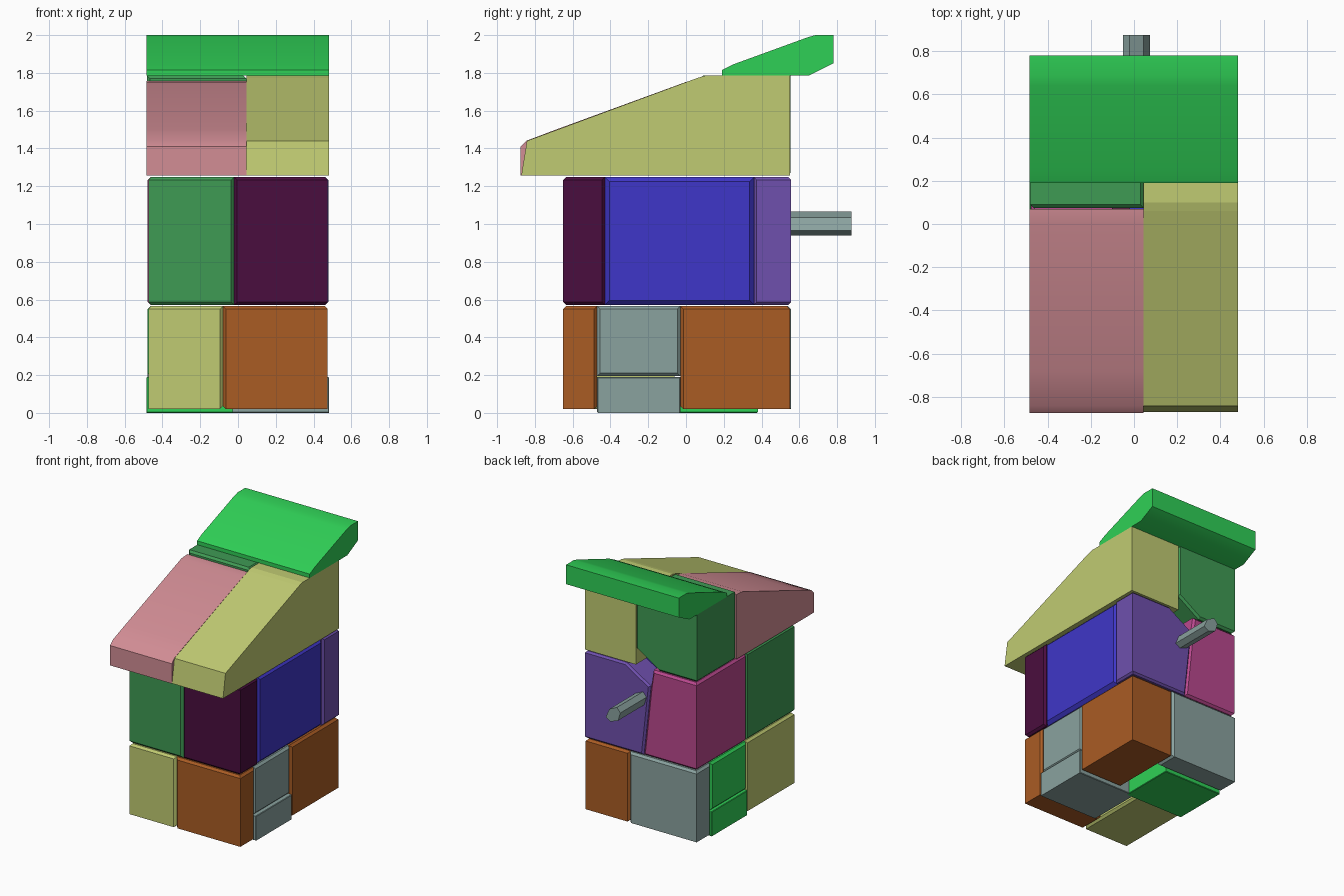
import bpy, bmesh, math
from mathutils import Vector

cube = bpy.data.objects.get("Cube")
if cube:
    bpy.data.objects.remove(cube, do_unlink=True)


def material(name, rgb):
    lin = [(c / 255 / 12.92) if c < 11 else ((c / 255 + 0.055) / 1.055) ** 2.4 for c in rgb]
    m = bpy.data.materials.new(name)
    m.diffuse_color = (*lin, 1)
    m.use_nodes = True
    m.node_tree.nodes["Principled BSDF"].inputs["Base Color"].default_value = (*lin, 1)
    return m


ORANGE = material("burnt orange", (170, 92, 36))
OLIVE = material("pale olive", (192, 203, 114))
BRIGHT = material("bright green", (47, 208, 86))
GREEN = material("leaf green", (63, 155, 84))
PLUM = material("dark plum", (74, 13, 62))
BLUE = material("deep blue", (63, 54, 200))
VIOLET = material("violet", (111, 80, 174))
MAGENTA = material("magenta", (186, 72, 142))
GREY = material("steel grey", (138, 162, 159))
PINK = material("dusty pink", (210, 141, 149))


def is_outer(face):
    """True when the face lies on the outside of the assembled house."""
    c, n = face.calc_center_median(), face.normal
    return ((abs(c.x) > 0.45 and c.x * n.x > 0.4) or (c.y < -0.6 and n.y < -0.9)
            or (c.y > 0.53 and n.y > 0.9) or (c.z < 0.04 and n.z < -0.9)
            or (c.z > 1.77 and n.z > 0.9))


def prism(name, pts, axis, lo, hi, mat, bevel=0.0, smooth=False):
    """Extrude a profile along x (profile is y,z) or along y (profile is x,z)."""
    def place(p, d):
        return Vector((d, p[0], p[1])) if axis == "x" else Vector((p[0], d, p[1]))
    bm = bmesh.new()
    a = [bm.verts.new(place(p, lo)) for p in pts]
    b = [bm.verts.new(place(p, hi)) for p in pts]
    bm.faces.new(a)
    bm.faces.new(b)
    for i in range(len(pts)):
        j = (i + 1) % len(pts)
        bm.faces.new((a[i], a[j], b[j], b[i]))
    bmesh.ops.recalc_face_normals(bm, faces=bm.faces)
    if bevel:
        # chamfer only the seams between neighbouring blocks
        seams = [e for e in bm.edges if sum(is_outer(f) for f in e.link_faces) == 1]
        bmesh.ops.bevel(bm, geom=seams, offset=bevel, offset_type='OFFSET',
                        segments=1, affect='EDGES', profile=0.5)
    me = bpy.data.meshes.new(name)
    bm.to_mesh(me)
    bm.free()
    me.materials.append(mat)
    ob = bpy.data.objects.new(name, me)
    bpy.context.collection.objects.link(ob)
    if smooth:
        bpy.ops.object.select_all(action='DESELECT')
        ob.select_set(True)
        bpy.context.view_layer.objects.active = ob
        bpy.ops.object.shade_smooth_by_angle(angle=math.radians(30))
    return ob


def block(name, x, y, z, mat, bevel=0.016):
    pts = [(x[0], z[0]), (x[1], z[0]), (x[1], z[1]), (x[0], z[1])]
    return prism(name, pts, "y", y[0], y[1], mat, bevel)


# Bottom layer
low = (0.02, 0.565)
block("bottom_front_right_block", (-0.475, -0.08), (-0.65, -0.06), low, OLIVE)
block("bottom_front_left_block", (-0.08, 0.475), (-0.65, -0.47), low, ORANGE)
block("bottom_back_left_block", (0.10, 0.475), (-0.03, 0.55), low, ORANGE)
block("bottom_back_right_block", (-0.48, 0.10), (0.38, 0.555), low, GREY)
block("left_side_panel", (-0.03, 0.47), (-0.47, -0.03), (0.195, 0.565), GREY)
block("left_side_foot", (-0.03, 0.482), (-0.47, -0.03), (0.0, 0.19), GREY, 0.004)
block("right_side_panel", (-0.48, 0.02), (-0.06, 0.38), (0.195, 0.565), BRIGHT)
block("right_side_foot", (-0.485, 0.02), (-0.06, 0.38), (0.0, 0.19), BRIGHT, 0.004)

# Middle layer
mid = (0.572, 1.248)
block("middle_front_right_block", (-0.475, -0.02), (-0.65, -0.06), mid, GREEN)
block("middle_front_left_block", (-0.02, 0.475), (-0.65, -0.43), mid, PLUM)
block("middle_side_block", (-0.02, 0.475), (-0.43, 0.36), mid, BLUE, 0.024)
prism("middle_back_left_block",
      [(0.478, 0.572), (0.478, 1.248), (0.13, 1.248), (-0.08, 1.12), (-0.02, 0.572)],
      "y", 0.36, 0.555, VIOLET, 0.014)
prism("middle_back_right_block",
      [(-0.478, 0.572), (-0.478, 1.248), (-0.10, 1.248), (-0.08, 1.12), (-0.02, 0.572)],
      "y", -0.06, 0.552, MAGENTA, 0.016)

# Six-sided handle at the back
prism("back_handle", [(-0.02, 1.065), (0.045, 1.035), (0.075, 0.965), (0.035, 0.94),
                      (-0.03, 0.965), (-0.05, 1.03)], "y", 0.45, 0.875, GREY)

# Sloping roof
prism("roof_left_block", [(-0.872, 1.256), (-0.842, 1.44), (0.06, 1.773), (0.10, 1.785),
                          (0.55, 1.785), (0.55, 1.256)], "x", 0.045, 0.482, OLIVE)
prism("roof_front_right_block", [(-0.875, 1.256), (-0.875, 1.41), (-0.842, 1.442),
                                 (-0.68, 1.503), (0.0, 1.752), (0.07, 1.757), (0.07, 1.256)],
      "x", -0.484, 0.045, PINK, smooth=True)
prism("roof_back_right_block", [(-0.482, 1.256), (-0.482, 1.785), (0.045, 1.785),
                                (0.045, 1.38), (-0.15, 1.256)],
      "y", 0.075, 0.553, GREEN, 0.016)

# Slanted cap overhanging the back
prism("roof_cap", [(0.19, 1.785), (0.65, 1.785), (0.78, 1.85), (0.78, 2.0), (0.685, 2.0),
                   (0.64, 1.987), (0.25, 1.845), (0.19, 1.815)],
      "x", -0.484, 0.482, BRIGHT, smooth=True)
